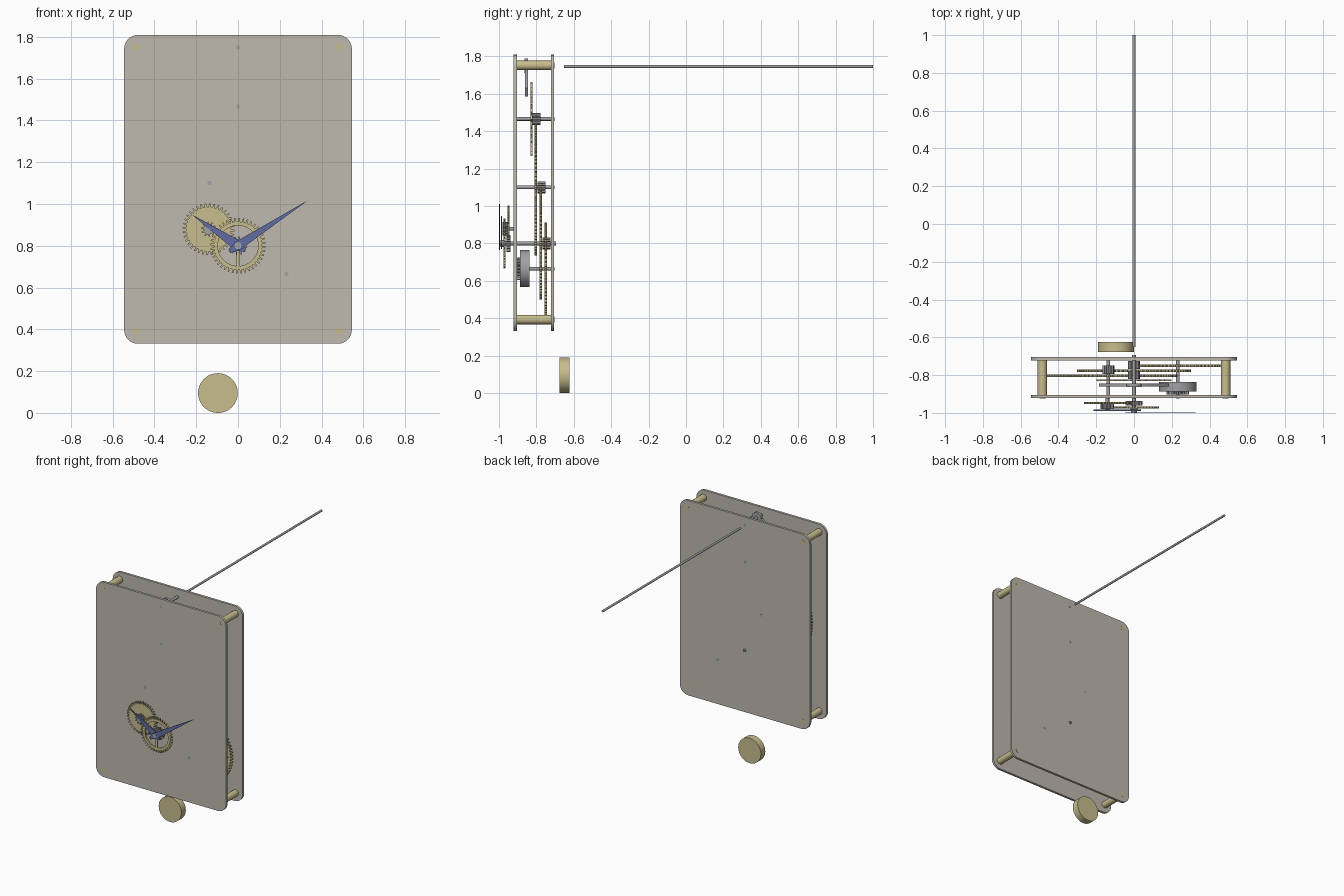
import bpy, bmesh
from math import pi, sin, cos, radians

if "Cube" in bpy.data.objects:
    bpy.data.objects.remove(bpy.data.objects["Cube"])


def material(name, rgb):
    m = bpy.data.materials.new(name)
    m.diffuse_color = (*rgb, 1)
    m.use_nodes = True
    m.node_tree.nodes["Principled BSDF"].inputs["Base Color"].default_value = m.diffuse_color
    return m


PLATE = material("plate_metal", (0.52, 0.49, 0.43))
BRASS = material("brass", (0.58, 0.51, 0.27))
STEEL = material("steel", (0.36, 0.36, 0.38))
BLUE = material("blued_steel", (0.12, 0.15, 0.36))


def circle(r, n=40, cx=0, cz=0, a0=0, a1=2 * pi):
    full = a1 - a0 > 6.28
    return [(cx + r * cos(a0 + (a1 - a0) * i / (n if full else n - 1)),
             cz + r * sin(a0 + (a1 - a0) * i / (n if full else n - 1))) for i in range(n)]


def prism(name, loops, center, y0, y1, mat, angle=0):
    """Fill outlines drawn in the XZ plane (inner loops are holes) from y0 to y1."""
    cu = bpy.data.curves.new(name, 'CURVE')
    cu.dimensions = '2D'
    cu.fill_mode = 'BOTH'
    cu.extrude = abs(y1 - y0) / 2
    for loop in loops:
        sp = cu.splines.new('POLY')
        sp.points.add(len(loop) - 1)
        for p, (x, z) in zip(sp.points, loop):
            p.co = (x * cos(angle) - z * sin(angle), x * sin(angle) + z * cos(angle), 0, 1)
        sp.use_cyclic_u = True
    ob = bpy.data.objects.new(name, cu)
    bpy.context.collection.objects.link(ob)
    ob.location = (center[0], (y0 + y1) / 2, center[1])
    ob.rotation_euler = (pi / 2, 0, 0)
    bpy.ops.object.select_all(action='DESELECT')
    bpy.context.view_layer.objects.active = ob
    ob.select_set(True)
    bpy.ops.object.convert(target='MESH')
    ob = bpy.context.object
    bm = bmesh.new()
    bm.from_mesh(ob.data)
    bmesh.ops.remove_doubles(bm, verts=bm.verts, dist=1e-5)
    bmesh.ops.recalc_face_normals(bm, faces=bm.faces)
    bm.to_mesh(ob.data)
    bm.free()
    ob.data.materials.clear()
    ob.data.materials.append(mat)
    bpy.ops.object.shade_smooth_by_angle(angle=radians(20))
    return ob


def rod(name, center, r, y0, y1, mat, n=24):
    return prism(name, [circle(r, n)], center, y0, y1, mat)


def gear_outline(r, teeth, depth, pointed=False):
    # (fraction of pitch, radius) steps of a single tooth
    tooth = [(0, r - depth), (0.55, r - depth), (0.9, r), (0.96, r)] if pointed else \
            [(0, r - depth), (0.42, r - depth), (0.55, r), (0.87, r)]
    return [(q * cos(2 * pi * (i + f) / teeth), q * sin(2 * pi * (i + f) / teeth))
            for i in range(teeth) for f, q in tooth]


def wheel(name, center, r, teeth, y, spokes=0, depth=0.016, thick=0.013, rim=0.02,
          hub=0.04, arm=0.009, turn=pi / 2, mat=BRASS, pointed=False):
    loops = [gear_outline(r, teeth, depth, pointed)]
    ri = r - depth - rim
    for k in range(spokes):
        # opening between neighbouring spokes
        a, b = turn + 2 * pi * k / spokes, turn + 2 * pi * (k + 1) / spokes
        loops.append(circle(ri, 14, a0=a + arm / ri, a1=b - arm / ri)
                     + circle(hub, 8, a0=a + arm / hub, a1=b - arm / hub)[::-1])
    return prism(name, loops, center, y - thick / 2, y + thick / 2, mat)


def pinion(name, center, r, teeth, y0, y1):
    return prism(name, [gear_outline(r, teeth, r * 0.3)], center, y0, y1, STEEL)


# plates with rounded corners
def rounded(w, h, r):
    pts = []
    for k, (sx, sz) in enumerate([(1, 1), (-1, 1), (-1, -1), (1, -1)]):
        pts += circle(r, 9, sx * (w - r), sz * (h - r), k * pi / 2, (k + 1) * pi / 2)
    return pts


F0, F1, B0, B1 = -0.922, -0.904, -0.723, -0.705
for name, y0, y1 in (("front_plate", F0, F1), ("back_plate", B0, B1)):
    prism(name, [rounded(0.545, 0.739, 0.067)], (0, 1.07), y0, y1, PLATE)

# corner pillars with their end pivots
for sx in (-1, 1):
    for z in (0.393, 1.752):
        rod("pillar", (sx * 0.485, z), 0.025, F1, B0, BRASS)
        rod("pillar_pivot", (sx * 0.485, z), 0.016, F0 - 0.001, B1 + 0.001, BRASS)

# arbors
BARREL, CENTER, THIRD = (0.232, 0.665), (0, 0.8), (-0.136, 1.1)
ESCAPE, ANCHOR, MOTION = (0, 1.466), (0, 1.75), (-0.141, 0.879)
for name, c in (("barrel_arbor", BARREL), ("third_arbor", THIRD),
                ("escape_arbor", ESCAPE), ("anchor_arbor", ANCHOR)):
    rod(name, c, 0.01, F0 - 0.001, B1 + 0.001, STEEL)
rod("center_arbor", CENTER, 0.01, -0.998, -0.694, STEEL)
rod("motion_stud", MOTION, 0.01, -0.982, F1, STEEL)

# spring barrel and ratchet
rod("spring_barrel", BARREL, 0.099, -0.887, -0.837, STEEL, 48)
wheel("ratchet_wheel", BARREL, 0.06, 20, -0.895, depth=0.012, thick=0.016, mat=STEEL, pointed=True)

# going train
wheel("great_wheel", BARREL, 0.248, 64, -0.75, 5)
pinion("center_pinion", CENTER, 0.032, 8, -0.767, -0.725)
wheel("center_wheel", CENTER, 0.301, 80, -0.776, 5)
pinion("third_pinion", THIRD, 0.032, 8, -0.793, -0.75)
wheel("third_wheel", THIRD, 0.365, 96, -0.803, 5)
pinion("escape_pinion", ESCAPE, 0.032, 8, -0.82, -0.777)
wheel("escape_wheel", ESCAPE, 0.199, 30, -0.827, 5, depth=0.025, thick=0.01, rim=0.016,
      hub=0.035, pointed=True)

# anchor: arched arms with pallets pointing at the escape wheel
right = [(0.04, 0.0), (0.12, -0.045), (0.185, -0.12), (0.165, -0.163), (0.145, -0.15),
         (0.155, -0.12), (0.105, -0.075), (0.03, -0.035)]
prism("anchor", [right + [(-x, z) for x, z in right[::-1]] + [(-0.02, 0.03), (0.02, 0.03)]],
      ANCHOR, -0.86, -0.845, STEEL)
rod("anchor_hub", ANCHOR, 0.04, -0.863, -0.845, STEEL)

# motion work in front of the plate
pinion("cannon_pinion", CENTER, 0.045, 12, -0.961, -0.937)
wheel("minute_wheel", MOTION, 0.124, 36, -0.948, depth=0.017, thick=0.011)
pinion("minute_pinion", MOTION, 0.036, 10, -0.98, -0.954)
wheel("hour_wheel", CENTER, 0.133, 40, -0.971, 3, depth=0.018, thick=0.011, rim=0.018,
      hub=0.028, arm=0.007, turn=-pi / 2)
rod("hour_pipe", CENTER, 0.018, -0.99, -0.965, STEEL)


# hands
def hand(name, length, width, tail, angle, y0, y1):
    pts = [(-tail, -0.009), (0, -width), (length, -0.001), (length, 0.001), (0, width), (-tail, 0.009)]
    prism(name, [pts], CENTER, y0, y1, BLUE, radians(angle))


hand("hour_hand", 0.259, 0.026, 0.04, 146, -0.989, -0.983)
hand("minute_hand", 0.387, 0.022, 0.05, 33, -0.999, -0.994)
rod("hand_collet", CENTER, 0.017, -1.0, -0.983, STEEL)

# pendulum
rod("pendulum_rod", (0, 1.746), 0.008, -0.651, 1.0, STEEL)
rod("pendulum_bob", (-0.096, 0.095), 0.095, -0.677, -0.624, BRASS, 48)
